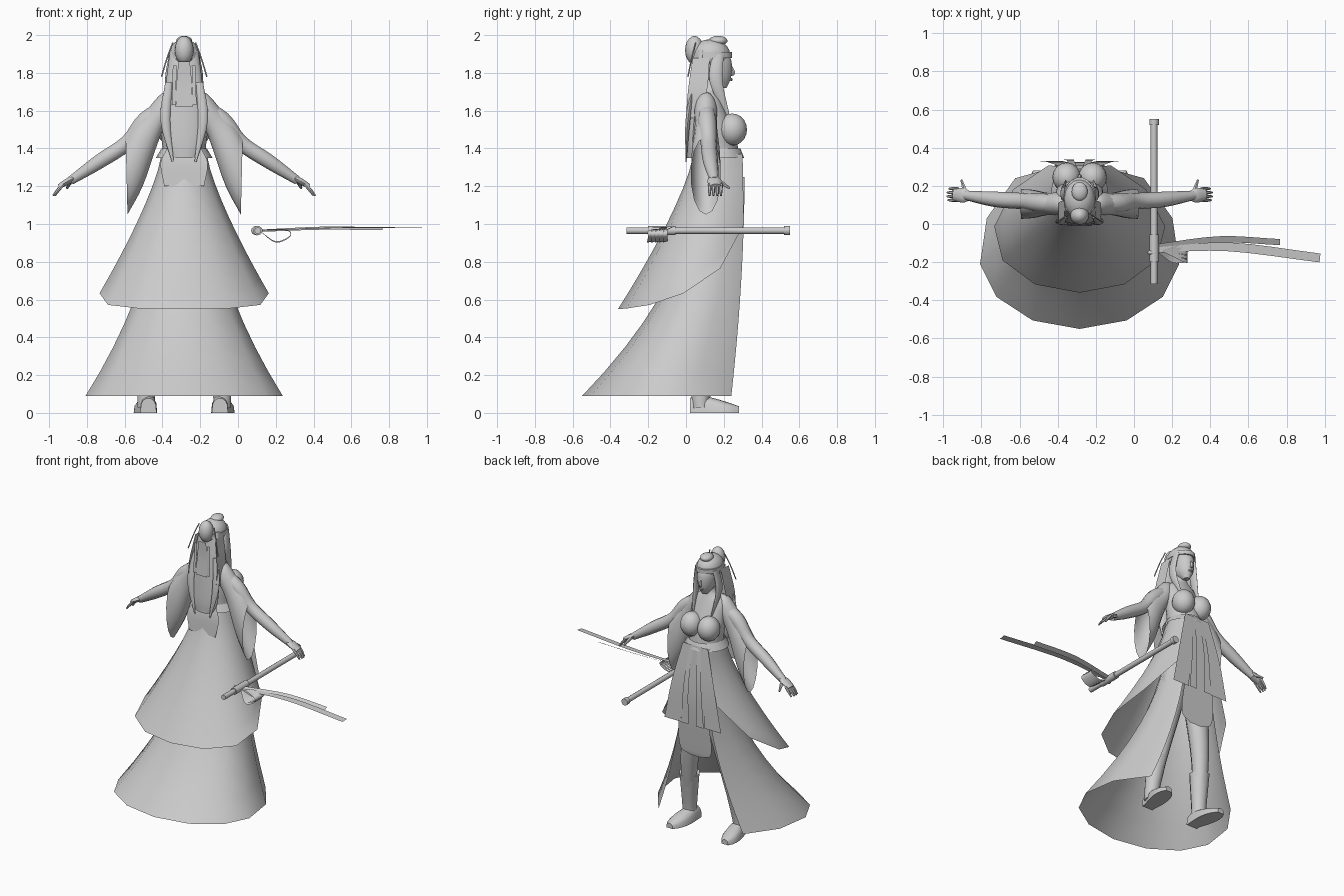
import bpy, bmesh, math
from mathutils import Vector

old = bpy.data.objects.get("Cube")
if old:
    bpy.data.objects.remove(old, do_unlink=True)

grey = bpy.data.materials.new("plain_grey")
grey.use_nodes = True
grey.diffuse_color = (.6, .6, .6, 1)
grey.node_tree.nodes["Principled BSDF"].inputs["Base Color"].default_value = grey.diffuse_color
FIGURE_X = -.285  # the figure's own centre line


def finish(name, bm, mirrored=False, origin=FIGURE_X):
    """Turn a bmesh into a smooth-shaded object, mirrored across the figure if asked."""
    bmesh.ops.recalc_face_normals(bm, faces=bm.faces)
    for face in bm.faces:
        face.smooth = True
    mesh = bpy.data.meshes.new(name)
    bm.to_mesh(mesh)
    bm.free()
    mesh.set_sharp_from_angle(angle=math.radians(50))
    mesh.materials.append(grey)
    part = bpy.data.objects.new(name, mesh)
    part.location.x = origin
    bpy.context.collection.objects.link(part)
    if mirrored:
        part.modifiers.new("mirror", "MIRROR").use_mirror_merge = False
    return part


def mix(start, end, factor):
    return start + (end - start) * factor


def spline(controls, steps=4):
    """Smooth curve through control tuples of any length."""
    pts = [Vector(c) for c in controls]
    pts = [pts[0] * 2 - pts[1]] + pts + [pts[-1] * 2 - pts[-2]]
    result = []
    for a, b, c, d in zip(pts, pts[1:], pts[2:], pts[3:]):
        for k in range(steps):
            t = k / steps
            result.append(b + ((c - a) + ((a * 2 - b * 5 + c * 4 - d) + (b * 3 - a - c * 3 + d) * t) * t) * t / 2)
    return result + [pts[-2]]


def ring(centre, u, v, count=14):
    angles = [math.tau * k / count for k in range(count)]
    return [Vector(centre) + Vector(u) * math.cos(a) + Vector(v) * math.sin(a) for a in angles]


def loft(name, rows, closed=True, start_cap=True, end_cap=True, **options):
    """Skin a list of equal rows of points."""
    bm = bmesh.new()
    grid = [[bm.verts.new(p) for p in row] for row in rows]
    count = len(grid[0])
    for lower, upper in zip(grid, grid[1:]):
        for i in range(count if closed else count - 1):
            j = (i + 1) % count
            bm.faces.new((lower[i], lower[j], upper[j], upper[i]))
    if closed and start_cap:
        bm.faces.new(grid[0])
    if closed and end_cap:
        bm.faces.new(grid[-1])
    return finish(name, bm, **options)


def column(name, controls, **options):
    """Stack of level ellipses: height, half width, middle y, half depth."""
    rows = [ring((0, y, z), (w, 0, 0), (0, d, 0), 18) for z, w, y, d in spline(controls)]
    return loft(name, rows, **options)


def tube(name, controls, flat=1, side=(0, 1, 0), count=10, **options):
    """Tube through x, y, z, radius; flat scales it across the side direction."""
    pts = spline(controls)
    rows = []
    for i, p in enumerate(pts):
        along = (pts[min(i + 1, len(pts) - 1)].xyz - pts[max(i - 1, 0)].xyz).normalized()
        u = (Vector(side) - along * along.dot(Vector(side))).normalized()
        rows.append(ring(p.xyz, u * p.w, along.cross(u) * p.w * flat, count))
    return loft(name, rows, **options)


def strip(name, controls, across=(1, 0, 0), **options):
    """Thin ribbon through x, y, z, half width."""
    rows = [[p.xyz - Vector(across) * p.w, p.xyz + Vector(across) * p.w] for p in spline(controls)]
    return loft(name, rows, closed=False, **options)


def ball(name, centre, radii, **options):
    bm = bmesh.new()
    bmesh.ops.create_uvsphere(bm, u_segments=16, v_segments=10, radius=1)
    bmesh.ops.scale(bm, vec=radii, verts=bm.verts)
    bmesh.ops.translate(bm, vec=centre, verts=bm.verts)
    return finish(name, bm, **options)


def skirt(name, top, hem, front_rise, flare, width, back, middle, front):
    """Open-fronted skirt; each range runs from waist to hem along a flare curve."""
    steps, half = 9, 5
    rows = []
    for step in range(steps + 1):
        row = []
        for k in range(-half, half + 1):
            angle = math.radians(28 * k)
            z = mix(top, hem + front_rise * abs(k / half) ** 3.3, step / steps)
            spread = ((top - z) / (top - hem)) ** flare
            y = mix(*middle, spread)
            if math.cos(angle) > 0:
                depth = y - mix(*back, spread)
            else:
                depth = (mix(*front, spread) - y) / abs(math.cos(math.radians(28 * half)))
            row.append((mix(*width, spread) * math.sin(angle), y - depth * math.cos(angle), z))
        rows.append(row)
    return loft(name, rows, closed=False)


# Two-layer skirt, open at the front
skirt("upper_skirt", top=1.37, hem=.55, front_rise=.45, flare=1.3,
      width=(.12, .5), back=(.04, -.36), middle=(.17, 0), front=(.3, .32))
skirt("lower_skirt", top=1.25, hem=.09, front_rise=0, flare=1.85,
      width=(.13, .525), back=(.06, -.55), middle=(.17, -.17), front=(.31, .24))

# Torso, bust and sash
column("torso", [(1.2, .15, .17, .12), (1.37, .115, .17, .11), (1.5, .125, .16, .1),
                 (1.65, .12, .13, .07), (1.72, .045, .13, .045), (1.8, .04, .13, .04)])
ball("bust", (.068, .245, 1.5), (.075, .078, .085), mirrored=True)
column("waist_sash", [(1.4, .12, .17, .12), (1.35, .15, .17, .14)], start_cap=False, end_cap=False)
strip("back_sash", [(0, .03, 1.4, .09), (0, .01, 1.32, .125), (0, 0, 1.2, .105)])

# Hanging front cloths
strip("front_cloth", [(0, .3, 1.38, .05), (0, .325, 1, .1), (0, .3, .65, .13), (0, .29, .58, .05)])
strip("front_panels", [(.07, .3, 1.38, .03), (.12, .325, 1.1, .05), (.16, .33, .82, .065)], mirrored=True)
strip("sash_tails", [(.03, .3, 1.38, .015), (.05, .335, 1.1, .02), (.06, .335, .82, .03)], mirrored=True)

# Arms and wide sleeves; sleeve sections give the top edge, bottom edge and half depth
tube("arms", [(.08, .11, 1.63, .04), (.2, .11, 1.55, .05), (.3, .12, 1.43, .043),
              (.45, .13, 1.33, .04), (.6, .15, 1.23, .024)], mirrored=True)
sleeve = spline([(.06, 1.7, .07, 1.54, .045), (.12, 1.69, .11, 1.5, .06), (.2, 1.6, .15, 1.4, .06),
                 (.27, 1.52, .22, 1.2, .075), (.31, 1.46, .3, 1.05, .08)])
loft("sleeves", [ring(((tx + bx) / 2, .105, (tz + bz) / 2), ((tx - bx) / 2, 0, (tz - bz) / 2), (0, depth, 0))
                 for tx, tz, bx, bz, depth in sleeve], end_cap=False, mirrored=True)

# Hands
tube("palms", [(.57, .15, 1.25, .02), (.61, .15, 1.23, .038), (.66, .155, 1.2, .03)], flat=.45, mirrored=True)
for finger, reach in enumerate((.9, 1, 1, .8)):
    y = .125 + .02 * finger
    tube(f"finger_{finger + 1}", [(.64, y, 1.21, .01), (.64 + .03 * reach, y, 1.18, .009),
                                  (.64 + .055 * reach, y, 1.15, .005)], count=6, mirrored=True)
tube("thumbs", [(.6, .17, 1.23, .013), (.61, .2, 1.21, .01), (.62, .23, 1.19, .006)],
     side=(0, 0, 1), count=6, mirrored=True)

# Legs, boot shafts and shoes
tube("legs", [(.07, .17, 1.1, .085), (.1, .17, .8, .08), (.16, .14, .45, .06), (.2, .08, .1, .04)], mirrored=True)
tube("boot_shafts", [(.18, .11, .35, .068), (.2, .08, .1, .05), (.2, .08, .03, .05)], mirrored=True)
shoe_rows = []
for step in range(9):
    f = step / 8
    half_width = mix(.035, .06, math.sin(f * 2.5)) * (1 - f ** 8 / 2)
    height = mix(.1, .035, f ** 1.5)
    shoe_rows.append([(mix(.185, .22, f) - half_width * math.cos(a), mix(.02, .28, f), height * math.sin(a) ** .6)
                      for a in [math.pi * k / 8 for k in range(8)] + [math.pi]]
                     if f else [])
shoe_rows = [row for row in shoe_rows if row]
shoe_rows.insert(0, [(x, .02, z * .8) for x, y, z in shoe_rows[0]])
loft("shoes", [[(x, y, max(z, 0)) for x, y, z in row] for row in shoe_rows], mirrored=True)

# Head and face
column("head", [(1.72, .02, .19, .025), (1.78, .056, .16, .08), (1.87, .067, .145, .095), (1.95, .035, .14, .05)])
tube("nose", [(0, .23, 1.85, .006), (0, .25, 1.8, .012), (0, .23, 1.79, .006)], side=(1, 0, 0), count=6)
tube("lips", [(-.02, .22, 1.765, .003), (0, .24, 1.765, .008), (.02, .22, 1.765, .003)], side=(0, 0, 1), count=6)

# Hair: cap, buns, band, long back fall and loose locks
ball("hair_cap", (0, .13, 1.895), (.083, .105, .083))
ball("back_bun", (0, .045, 1.92), (.05, .05, .075))
ball("top_bun", (0, .17, 1.97), (.042, .05, .026))
column("hair_band", [(1.91, .084, .135, .11), (1.88, .086, .135, .11)])
column("back_hair", [(1.92, .075, .085, .035), (1.7, .1, .055, .035), (1.45, .1, .035, .035), (1.35, .07, .03, .03)])
strip("back_hair_ribbon", [(0, 0, 1.86, .03), (0, 0, 1.75, .04), (0, -.01, 1.62, .045)])
tube("back_locks", [(.08, .04, 1.75, .02), (.1, .01, 1.55, .026), (.06, 0, 1.33, .005)],
     flat=.5, side=(1, 0, 0), mirrored=True)
tube("side_locks", [(.07, .17, 1.9, .03), (.09, .16, 1.75, .034), (.07, .23, 1.56, .005)], flat=.35, mirrored=True)
strip("shoulder_hair", [(.08, .08, 1.88, .045), (.11, .06, 1.7, .05), (.11, .03, 1.56, .03)],
      across=(0, 1, 0), mirrored=True)
tube("hair_pins", [(.06, .05, 1.96, .004), (.09, .03, 1.88, .004), (.12, .01, 1.78, .004)], count=5, mirrored=True)
strip("hair_tassels", [(.05, 0, 1.84, .01), (.055, -.01, 1.63, .01)], mirrored=True)

# Floating staff with grip and knob: end y and radius of each turned section
for name, start, end, radius in (("staff_shaft", -.315, .54, .018), ("staff_grip", -.2, -.055, .025),
                                 ("staff_knob", .52, .55, .025)):
    loft(name, [ring((.105, y, .965), (radius, 0, 0), (0, 0, radius), 10) for y in (start, end)], origin=0)

# Ornament and two streamers at the grip
for petal in range(5):
    y = -.19 + .02 * petal
    strip(f"ornament_petal_{petal + 1}", [(.12, -.14, .96, .004), (.2, y, .905, .012), (.275, y, .935, .011),
                                          (.26, y, .968, .009), (.15, -.14, .97, .004)], across=(0, 1, .3), origin=0)
ball("ornament_bead", (.1, -.15, .965), (.03, .015, .025), origin=0)
strip("short_streamer", [(.13, -.115, .965, .012), (.45, -.08, .978, .016), (.765, -.095, .975, .016)],
      across=(0, 1, .5), origin=0)
strip("long_streamer", [(.13, -.135, .965, .014), (.5, -.12, .98, .023), (.975, -.178, .98, .023)],
      across=(.1, 1, .1), origin=0)
